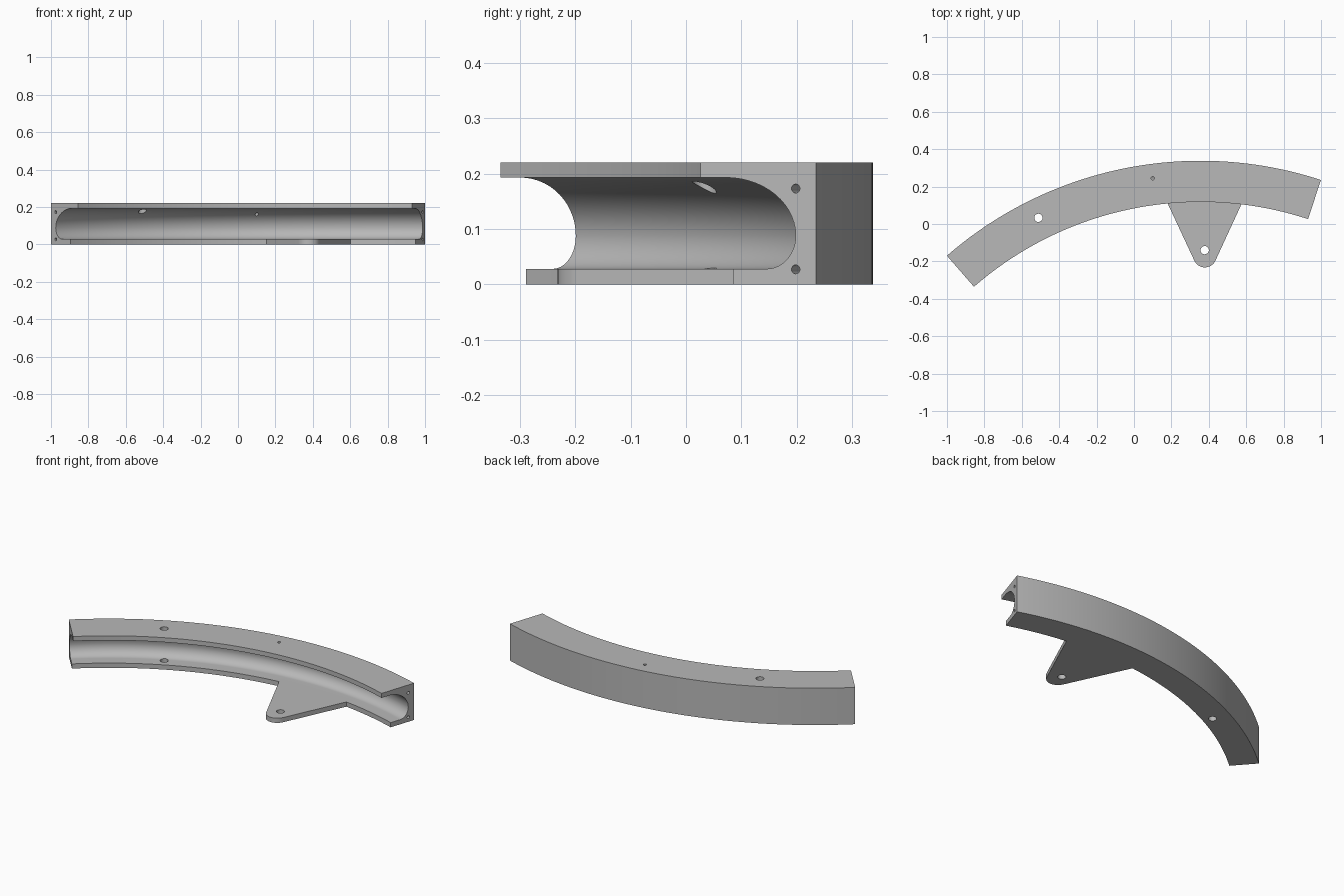
import bpy, bmesh
from math import sin, cos, pi, radians
from mathutils import Vector, Matrix

cube = bpy.data.objects.get("Cube")
if cube:
    bpy.data.objects.remove(cube, do_unlink=True)

grey = bpy.data.materials.new("plain grey")
grey.use_nodes = True
colour = (0.48, 0.48, 0.48, 1)
grey.diffuse_color = colour
grey.node_tree.nodes["Principled BSDF"].inputs["Base Color"].default_value = colour

CENTRE = Vector((0.356, -1.727, 0))
OUTER, INNER, LIP, DEEP = 2.065, 1.845, 1.907, 2.026
HEIGHT, FLOOR, ROOF, MID = 0.22, 0.028, 0.193, 0.088
START, END = radians(71.85), radians(131.05)


def on_arc(r, angle, z):
    return CENTRE + Vector((r * cos(angle), r * sin(angle), z))


def make_object(name, bm):
    bmesh.ops.recalc_face_normals(bm, faces=bm.faces)
    mesh = bpy.data.meshes.new(name)
    bm.to_mesh(mesh)
    bm.free()
    mesh.materials.append(grey)
    obj = bpy.data.objects.new(name, mesh)
    bpy.context.collection.objects.link(obj)
    return obj


def quarter(width, height, a0, a1, steps=14):
    """Points of a quarter ellipse bulging towards the outer wall."""
    angles = [a0 + (a1 - a0) * i / steps for i in range(steps + 1)]
    return [(DEEP - width + width * cos(a), MID + height * sin(a)) for a in angles]


def cylinder(name, position, radius, depth, axis=(0, 0, 1)):
    bm = bmesh.new()
    turn = Vector((0, 0, 1)).rotation_difference(Vector(axis)).to_matrix().to_4x4()
    bmesh.ops.create_cone(bm, cap_ends=True, segments=32, radius1=radius, radius2=radius,
                          depth=depth, matrix=Matrix.Translation(position) @ turn)
    return make_object(name, bm)


def combine(target, tool, operation):
    mod = target.modifiers.new(operation, 'BOOLEAN')
    mod.operation = operation
    mod.solver = 'EXACT'
    mod.object = tool
    bpy.context.view_layer.objects.active = target
    bpy.ops.object.modifier_apply(modifier=mod.name)
    bpy.data.objects.remove(tool, do_unlink=True)


# Curved rail: channel section swept along the arc
section = [(INNER, HEIGHT), (OUTER, HEIGHT), (OUTER, 0), (LIP, 0), (LIP, FLOOR)]
section += quarter(0.055, MID - FLOOR, -pi / 2, 0)
section += quarter(0.133, ROOF - MID, 0, pi / 2)[1:]
section += [(INNER, ROOF)]
bm = bmesh.new()
STEPS = 80
rings = []
for i in range(STEPS + 1):
    angle = START + (END - START) * i / STEPS
    rings.append([bm.verts.new(on_arc(r, angle, z)) for r, z in section])
for a, b in zip(rings, rings[1:]):
    for j in range(len(section)):
        k = (j + 1) % len(section)
        bm.faces.new((a[j], a[k], b[k], b[j]))
bm.faces.new(rings[0])
bm.faces.new(rings[-1])
rail = make_object("curved_channel_rail", bm)

# Mounting tab with a rounded tip
outline = [(0.138, 0.2)]
for i in range(17):
    a = radians(205 + 130 * i / 16)
    outline.append((0.379 + 0.062 * cos(a), -0.17 + 0.062 * sin(a)))
outline.append((0.618, 0.2))
bm = bmesh.new()
face = bm.faces.new([bm.verts.new((x, y, 0)) for x, y in outline])
grown = bmesh.ops.extrude_face_region(bm, geom=[face])
bmesh.ops.translate(bm, vec=(0, 0, FLOOR),
                    verts=[v for v in grown["geom"] if isinstance(v, bmesh.types.BMVert)])
combine(rail, make_object("mounting_tab", bm), 'UNION')

# Vertical bolt holes, and a pin hole through the roof only
for x, y in ((-0.511, 0.033), (0.378, -0.14)):
    combine(rail, cylinder("bolt_hole", (x, y, 0.11), 0.022, 0.4), 'DIFFERENCE')
combine(rail, cylinder("pin_hole", (0.1, 0.245, 0.2), 0.009, 0.2), 'DIFFERENCE')

# Screw holes in both end faces
for angle in (START, END):
    for z in (0.027, 0.173):
        along = (-sin(angle), cos(angle), 0)
        combine(rail, cylinder("end_hole", on_arc(DEEP, angle, z), 0.008, 0.1, along), 'DIFFERENCE')

bpy.ops.object.select_all(action='DESELECT')
rail.select_set(True)
bpy.context.view_layer.objects.active = rail
bpy.ops.object.shade_smooth_by_angle(angle=radians(30))
